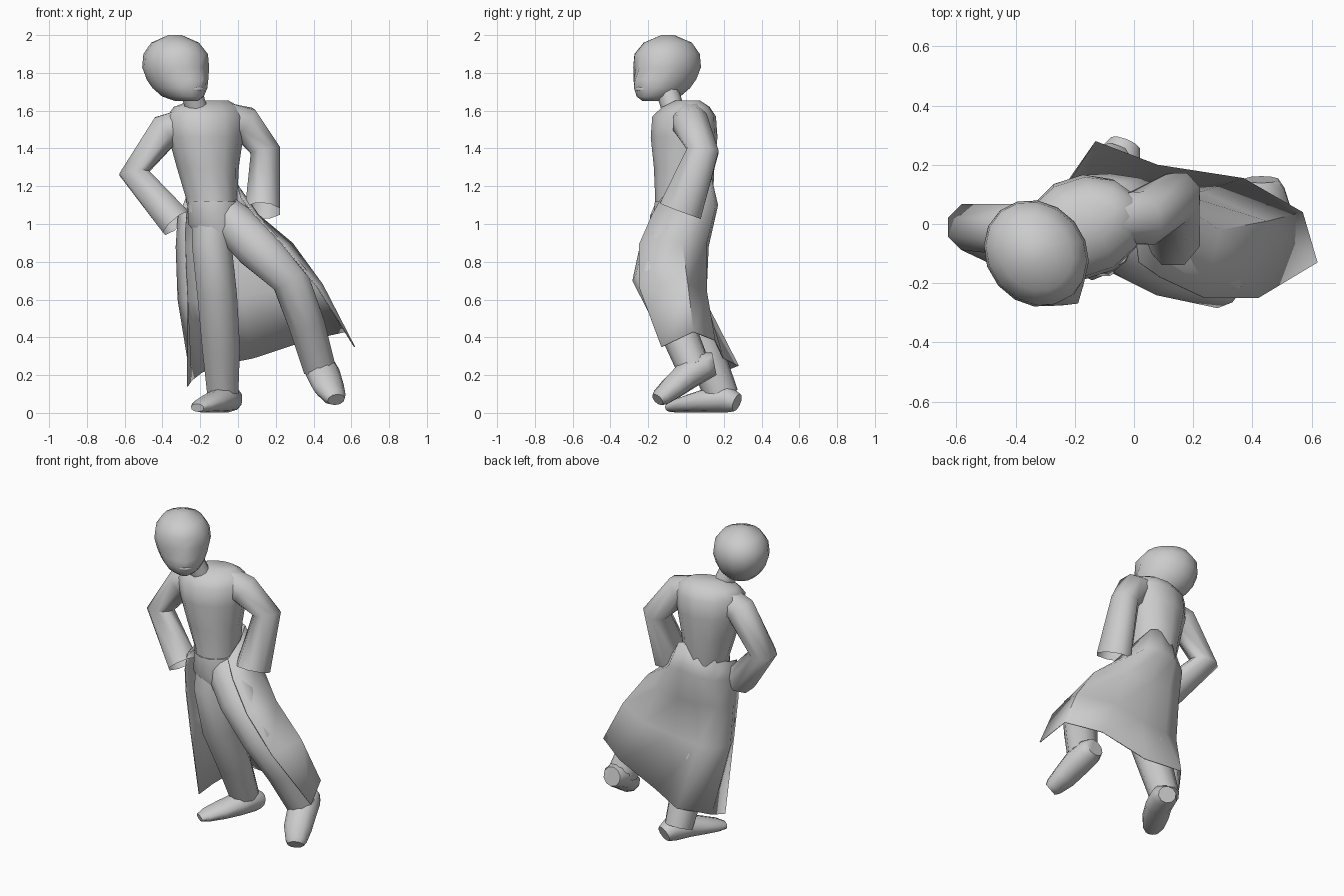
import bpy, bmesh
from math import sin, cos, pi, radians
from mathutils import Vector, Matrix

old = bpy.data.objects.get("Cube")
if old:
    bpy.data.objects.remove(old, do_unlink=True)

grey = bpy.data.materials.new("plain grey")
grey.use_nodes = True
grey.diffuse_color = (0.6, 0.6, 0.6, 1)
shader = next(n for n in grey.node_tree.nodes if n.type == 'BSDF_PRINCIPLED')
shader.inputs["Base Color"].default_value = (0.6, 0.6, 0.6, 1)
parts = []


def loft(name, rings, closed=True, start_cap=True, end_cap=True):
    """Skin a row of point rings into one mesh object."""
    bm = bmesh.new()
    rows = [[bm.verts.new(p) for p in ring] for ring in rings]
    count = len(rows[0])
    for a, b in zip(rows, rows[1:]):
        for i in range(count if closed else count - 1):
            j = (i + 1) % count
            bm.faces.new((a[i], a[j], b[j], b[i]))
    if closed and start_cap:
        bm.faces.new(rows[0][::-1])
    if closed and end_cap:
        bm.faces.new(rows[-1])
    bmesh.ops.recalc_face_normals(bm, faces=bm.faces)
    mesh = bpy.data.meshes.new(name)
    bm.to_mesh(mesh)
    bm.free()
    obj = bpy.data.objects.new(name, mesh)
    bpy.context.collection.objects.link(obj)
    mesh.materials.append(grey)
    parts.append(obj)
    return obj


def tube(name, stations, ref=(0, 1, 0), axis=None, sides=10, **caps):
    """Elliptical rings (x, y, z, side radius, ref radius) along a path."""
    centres = [Vector(s[:3]) for s in stations]
    rings = []
    for i, s in enumerate(stations):
        before, after = centres[max(i - 1, 0)], centres[min(i + 1, len(centres) - 1)]
        t = Vector(axis) if axis else (after - before).normalized()
        u = t.cross(Vector(ref)).normalized()
        v = u.cross(t)
        angles = [2 * pi * (k + 0.5) / sides for k in range(sides)]
        rings.append([centres[i] + u * s[3] * cos(a) + v * s[4] * sin(a) for a in angles])
    return loft(name, rings, **caps)


UP = (0, 0, 1)
yaw = radians(18)
back = (-sin(yaw), cos(yaw), 0)

# Torso, pelvis and neck
tube("torso", [
    (-.14, -.02, 1.06, .135, .145), (-.14, -.01, 1.14, .135, .155),
    (-.16, -.01, 1.3, .165, .16), (-.17, -.01, 1.46, .2, .175),
    (-.17, -.01, 1.57, .21, .165), (-.165, 0, 1.62, .18, .12),
    (-.15, .01, 1.655, .1, .06)], ref=back, axis=UP, sides=12)
tube("pelvis", [
    (-.13, -.02, 1.12, .14, .15), (-.12, -.03, 1, .15, .15),
    (-.08, -.03, .87, .08, .1)], axis=UP, sides=12)
tube("neck", [(-.21, -.06, 1.58, .06, .06), (-.26, -.11, 1.74, .06, .06)])

# Sleeves, with open cuffs
tube("right_sleeve", [
    (-.27, -.03, 1.53, .09, .09), (-.38, -.02, 1.5, .095, .095),
    (-.55, -.01, 1.27, .085, .085), (-.325, -.1, 1.005, .095, .1)],
    sides=8, end_cap=False)
tube("left_sleeve", [
    (-.07, .02, 1.56, .09, .09), (.03, .02, 1.54, .095, .1),
    (.145, .09, 1.39, .085, .09), (.13, -.03, 1.07, .1, .125)],
    sides=8, end_cap=False)

# Trouser legs
tube("right_leg", [
    (-.15, -.01, 1.1, .1, .13), (-.14, -.05, .9, .11, .14),
    (-.11, -.03, .62, .11, .11), (-.09, .09, .35, .105, .1),
    (-.08, .19, .09, .085, .09)])
tube("left_leg", [
    (-.12, 0, 1.1, .09, .11), (-.01, -.07, .99, .12, .12),
    (.1, -.12, .88, .125, .125), (.275, -.18, .71, .105, .105),
    (.36, -.06, .48, .1, .1), (.43, .04, .24, .09, .09)])

# Shoes, heel to toe
tube("right_shoe", [
    (-.03, .27, .055, .055, .05), (-.05, .22, .075, .08, .073),
    (-.09, .12, .067, .08, .066), (-.14, .03, .052, .08, .051),
    (-.19, -.05, .037, .065, .036), (-.215, -.09, .027, .04, .022)], ref=UP)
tube("left_shoe", [
    (.43, .15, .26, .06, .06), (.43, .1, .25, .085, .075),
    (.45, .02, .21, .09, .08), (.48, -.07, .135, .085, .065),
    (.51, -.13, .085, .065, .05), (.52, -.15, .07, .05, .035)], ref=UP)

# Coat skirt: columns run from the right front edge round the back to the left
waist = [(-.27, -.14, 1.1), (-.28, -.03, 1.13), (-.26, .07, 1.2), (-.18, .12, 1.27),
         (-.1, .13, 1.27), (-.03, .12, 1.25), (0, .03, 1.2), (.02, -.13, 1.14)]
seat = [(-.28, -.15, 1), (-.32, -.02, 1.03), (-.28, .11, 1.06), (-.18, .165, 1.08),
        (-.08, .17, 1.1), (.02, .155, 1.09), (.11, .03, 1.05), (.09, -.18, 1.05)]
hip = [(-.28, -.14, .85), (-.33, -.02, .88), (-.28, .08, .88), (-.17, .12, .88),
       (-.03, .12, .88), (.13, .11, .9), (.29, -.02, .9), (.24, -.25, .89)]
knee = [(-.27, -.11, .6), (-.32, 0, .6), (-.26, .08, .6), (-.16, .1, .6),
        (.02, .1, .62), (.23, .11, .65), (.45, .01, .68), (.42, -.25, .67)]
hem = [(-.27, -.02, .14), (-.25, .09, .17), (-.2, .18, .21), (-.13, .28, .25),
       (.08, .2, .29), (.37, .155, .385), (.57, .04, .43), (.62, -.13, .35)]
skirt = loft("coat_skirt", [waist, seat, hip, knee, hem], closed=False)
thick = skirt.modifiers.new("cloth thickness", 'SOLIDIFY')
thick.thickness = 0.006

# Head: rows of (height, half width, front, rear), turned to its left
turn = Matrix.Translation((-.33, -.1, 0)) @ Matrix.Rotation(radians(40), 4, 'Z')
rows = [(1.65, .045, -.16, -.02), (1.675, .095, -.19, .07), (1.72, .13, -.2, .13),
        (1.765, .15, -.195, .165), (1.83, .168, -.19, .19), (1.9, .16, -.185, .185),
        (1.96, .12, -.13, .14), (2, .035, -.03, .04)]
SIDES = 16
head_rings = []
for z, w, front, rear in rows:
    mid, half = (front + rear) / 2, (rear - front) / 2
    ring = []
    for k in range(SIDES):
        a = 2 * pi * k / SIDES
        p = Vector((w * sin(a), mid - half * cos(a), z))
        if z == 1.83 and k in (1, SIDES - 1):      # eye sockets
            p.y += .015
        if z == 1.765 and k == 0:                  # nose tip
            p.y -= .025
        ring.append(turn @ p)
    head_rings.append(ring)
loft("head", head_rings)

# Lips
lips = tube("lips", [(-.035, -.185, 1.713, .006, .006), (0, -.2, 1.715, .012, .01),
                     (.035, -.185, 1.713, .006, .006)], sides=6)
lips.data.transform(turn)

# Soft shading with crisp cuffs and hems
bpy.ops.object.select_all(action='DESELECT')
for obj in parts:
    obj.select_set(True)
bpy.context.view_layer.objects.active = parts[0]
bpy.ops.object.shade_smooth_by_angle(angle=radians(60))
